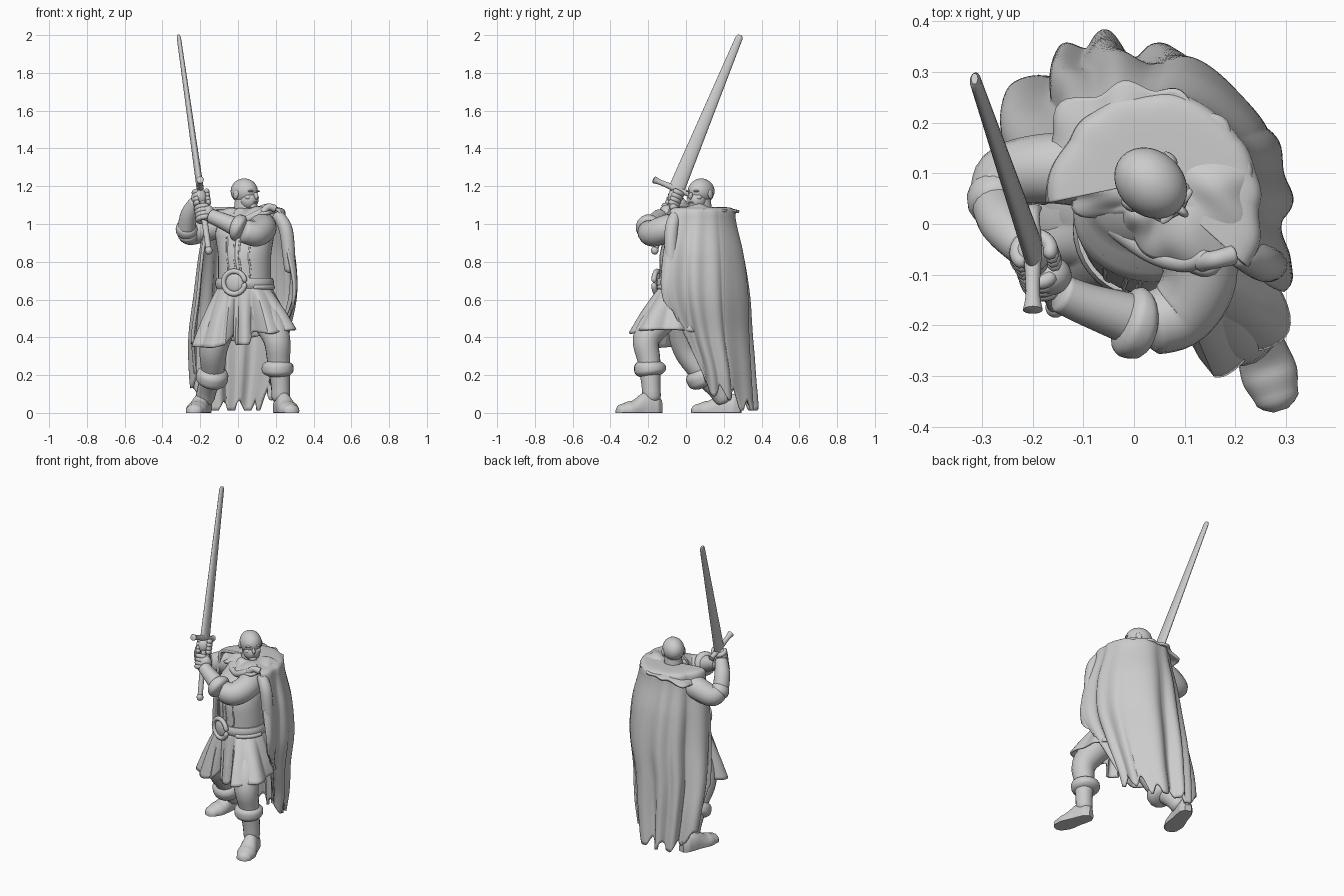
import bpy, bmesh
from math import sin, cos, pi, radians, sqrt, exp
from mathutils import Vector, Matrix

if "Cube" in bpy.data.objects:
    bpy.data.objects.remove(bpy.data.objects["Cube"])

mat = bpy.data.materials.new("stone_grey")
mat.use_nodes = True
GREY = (0.6, 0.6, 0.6, 1)
mat.diffuse_color = GREY
mat.node_tree.nodes["Principled BSDF"].inputs["Base Color"].default_value = GREY


def finish(name, bm, crease=50):
    bmesh.ops.recalc_face_normals(bm, faces=bm.faces)
    me = bpy.data.meshes.new(name)
    bm.to_mesh(me)
    bm.free()
    me.materials.append(mat)
    me.shade_smooth()
    me.set_sharp_from_angle(angle=radians(crease))
    ob = bpy.data.objects.new(name, me)
    bpy.context.scene.collection.objects.link(ob)
    return ob


def sheet(name, f, nu, nv, closed=True, caps=True, thick=0, crease=50):
    """Surface from f(u, v); u runs around, v runs along."""
    bm = bmesh.new()
    n = nu if closed else nu + 1
    rows = [[bm.verts.new(f(i / nu, j / nv)) for i in range(n)] for j in range(nv + 1)]
    for a, b in zip(rows, rows[1:]):
        for i in range(nu):
            k = (i + 1) % n
            bm.faces.new((a[i], a[k], b[k], b[i]))
    if closed and caps:
        bm.faces.new(rows[0])
        bm.faces.new(rows[-1])
    ob = finish(name, bm, crease)
    if thick:
        m = ob.modifiers.new("thickness", 'SOLIDIFY')
        m.thickness, m.offset = thick, 0


def spline(pts, v):
    n = len(pts) - 1
    k = min(int(v * n), n - 1)
    t = v * n - k
    p = [Vector(pts[min(max(k + d, 0), n)]) for d in (-1, 0, 1, 2)]
    return 0.5 * (2 * p[1] + (p[2] - p[0]) * t + (2 * p[0] - 5 * p[1] + 4 * p[2] - p[3]) * t ** 2
                  + (3 * p[1] - p[0] - 3 * p[2] + p[3]) * t ** 3)


def tube(name, pts, cap=0.1, nv=20, nu=18):
    """Rounded limb through points (x, y, z, radius)."""
    s = [spline(pts, j / nv) for j in range(nv + 1)]
    c = [Vector(p[:3]) for p in s]
    side, frames = None, []
    for j in range(nv + 1):
        t = (c[min(j + 1, nv)] - c[max(j - 1, 0)]).normalized()
        side = t.orthogonal() if side is None else side - t * side.dot(t)
        side.normalize()
        frames.append((side.copy(), t.cross(side)))

    def f(u, v):
        j = round(v * nv)
        e = min(1, v / cap, (1 - v) / cap)
        r = s[j][3] * max(0.25, sqrt(max(0, 1 - (1 - e) ** 2)))
        a, b = frames[j]
        return c[j] + (a * cos(2 * pi * u) + b * sin(2 * pi * u)) * r
    sheet(name, f, nu, nv)


def ball(name, loc, size, base=Matrix(), rot=0.0):
    bm = bmesh.new()
    m = base @ Matrix.Translation(loc) @ Matrix.Rotation(rot, 4, 'X') @ Matrix.Diagonal((*size, 1))
    bmesh.ops.create_uvsphere(bm, u_segments=28, v_segments=18, radius=1, matrix=m)
    finish(name, bm)


def table(keys, x):
    """Smoothly interpolated lookup in (position, value...) rows."""
    if x <= keys[0][0]:
        return keys[0][1:]
    for a, b in zip(keys, keys[1:]):
        if x <= b[0]:
            t = (x - a[0]) / (b[0] - a[0])
            t = t * t * (3 - 2 * t)
            return [p + (q - p) * t for p, q in zip(a[1:], b[1:])]
    return keys[-1][1:]


# Torso: height, centre y, half width, half depth
TORSO = [(.58, 0, .13, .12), (.68, -.01, .14, .13), (.82, -.01, .14, .13), (.95, .02, .155, .135),
         (1.03, .06, .13, .1), (1.08, .08, .055, .06)]


def torso(u, v, grow=0.0, lo=.58, hi=1.08):
    z = lo + (hi - lo) * v
    cy, rx, ry = table(TORSO, z)
    a = 2 * pi * u
    return (.035 + (rx + grow) * cos(a), cy + (ry + grow) * sin(a), z)


sheet("tunic_body", torso, 40, 24)
sheet("belt", lambda u, v: torso(u, v, .008 + .008 * sin(pi * v), .655, .715), 40, 6)
for i, u in enumerate((.69, .72, .78, .64)):
    tube(f"tunic_seam_{i}", [(*torso(u + .006 * sin(k * 2), k / 5, -.002, .71, .98), .005) for k in range(6)], nu=8)

# Belt buckle
face = Matrix.Translation((-.02, -.152, .69)) @ Matrix.Rotation(radians(-18), 4, 'Z')
tube("buckle_ring", [(*(face @ Vector((.06 * cos(k * pi / 8), 0, .06 * sin(k * pi / 8)))), .014)
                     for k in range(17)], cap=.001, nv=32, nu=10)
ball("buckle_plate", (0, .005, 0), (.05, .016, .05), face)
tube("belt_roll", [(*torso(u, .5, .014, .64, .69), .013) for u in (.8, .86, .92, .98)])

# Pleated skirt with three front panels: angle, hem radius, hem height
SKIRT = [(-114, .13, .42), (-106, .165, .36), (-84, .175, .36), (-74, .17, .43), (-66, .315, .42),
         (-40, .33, .44), (-12, .24, .44), (30, .17, .42), (120, .16, .38), (165, .21, .37),
         (195, .275, .35), (222, .23, .345), (238, .2, .36), (246, .13, .42)]


def skirt(u, v):
    d = -114 + 360 * u
    r, hem = table(SKIRT, d)
    pleat = abs(sin(radians(d) * 7)) - .6
    rad = .135 + (r - .135) * v ** .85 + .022 * pleat * min(1, v * 1.6)
    a = radians(d)
    return (.035 + rad * cos(a), rad * sin(a) - .005, .665 + (hem - .665) * v)


sheet("skirt", skirt, 160, 16, caps=False, thick=.012)

# Legs, fur cuffs and boots
tube("left_leg", [(.09, -.02, .6, .09), (.16, -.14, .49, .085), (.205, -.21, .39, .072),
                  (.215, -.195, .27, .06), (.225, -.185, .14, .05), (.225, -.18, .05, .05)])
tube("left_boot_cuff", [(.21, -.185, .19, .08), (.21, -.19, .235, .085), (.21, -.19, .28, .078)], cap=.4)
tube("right_leg", [(-.02, .03, .6, .09), (-.09, -.01, .47, .085), (-.13, .005, .34, .075),
                   (-.135, .08, .22, .062), (-.165, .17, .12, .052), (-.18, .21, .05, .05)])
tube("right_boot_cuff", [(-.145, .11, .145, .08), (-.137, .085, .19, .086), (-.13, .06, .24, .08)], cap=.4)


def boot(name, heel, toe):
    h, t = Vector(heel), Vector(toe)
    side = (t - h).cross(Vector((0, 0, 1))).normalized()

    def f(u, v):
        w, top = table([(0, .02, .07), (.12, .042, .1), (.35, .046, .11), (.7, .056, .062),
                        (.93, .043, .045), (1, .015, .025)], v)
        s = sin(2 * pi * u)
        z = top * (.25 + .75 * s) if s > 0 else top * max(0, .25 + .9 * s)
        return h.lerp(t, v) + side * w * cos(2 * pi * u) + Vector((0, 0, z))
    sheet(name, f, 24, 24)


boot("left_boot", (.215, -.13, 0), (.29, -.368, 0))
boot("right_boot", (-.17, .29, 0), (-.24, .03, 0))

# Sword, laid along one axis from pommel to tip
pommel, guard, tip = Vector((-.155, -.165, .86)), Vector((-.2, -.05, 1.185)), Vector((-.315, .287, 2))
axis = (tip - guard).normalized()
wide = (Vector((0, -.92, .39)) - axis * axis.dot(Vector((0, -.92, .39)))).normalized()
thin = axis.cross(wide)


def blade(u, v):
    end = .6 if v == 1 else 1
    w, t = (.043 - .024 * v) * end, (.019 - .008 * v) * end
    return guard.lerp(tip, v) + wide * w * cos(2 * pi * u) + thin * t * sin(2 * pi * u)


sheet("sword_blade", blade, 20, 60, crease=60)
tube("sword_grip", [(*pommel, .015), (*guard, .017)], cap=.02)
ball("sword_pommel", pommel, (.02, .02, .022))
tube("sword_guard", [(*(guard + wide * k), r) for k, r in
                     ((-.09, .02), (-.07, .014), (0, .018), (.09, .014), (.135, .021))], cap=.06)

# Hands wrapped round the grip
for name, t, start, palm in (("right", .86, 60, (-.012, .008, 0)), ("left", .6, 150, (.018, -.006, 0))):
    mid = pommel.lerp(guard, t)
    ball(name + "_palm", mid + Vector(palm), (.041, .038, .047))
    for k in range(4):
        c = mid + axis * (k - 1.5) * .021
        pts = []
        for s in range(7):
            a = radians(start + 45 * s)
            pts.append((*(c + (wide * cos(a) + thin * sin(a)) * .034), .0145))
        tube(f"{name}_finger_{k}", pts, nu=10)

# Arms with rolled sleeves
tube("right_sleeve", [(-.05, .1, 1.0, .075), (-.16, .11, .98, .07), (-.25, .095, .95, .062), (-.27, .045, .965, .054)])
tube("right_cuff", [(-.272, .075, .945, .052), (-.272, .05, .97, .058), (-.267, .02, 1, .055)], cap=.4)
tube("right_forearm", [(-.275, .045, .965, .048), (-.258, -.0, 1.05, .046), (-.215, -.05, 1.125, .037)])
tube("left_sleeve", [(.11, .02, 1.0, .08), (.13, -.1, .975, .074), (.09, -.175, .95, .07), (.02, -.2, .965, .06)])
tube("left_cuff", [(.03, -.2, .965, .066), (0, -.195, .98, .072), (-.03, -.185, .99, .066)], cap=.4)
tube("left_forearm", [(0, -.19, .98, .052), (-.09, -.16, 1.02, .042), (-.15, -.135, 1.045, .038)])

# Head turned toward the left shoulder
head = Matrix.Translation((.036, .078, 1.165)) @ Matrix.Rotation(radians(48), 4, 'Z')
tube("neck", [(.03, .085, 1.0, .06), (.035, .08, 1.14, .05)])
ball("cranium", (0, .004, .008), (.064, .078, .068), head)
ball("jaw", (0, -.03, -.038), (.05, .05, .05), head)
ball("chin", (0, -.062, -.07), (.024, .018, .017), head)
ball("nose", (0, -.078, -.016), (.009, .016, .019), head, radians(-20))
ball("mouth", (0, -.072, -.05), (.018, .009, .006), head)
for s, side in ((-1, "right"), (1, "left")):
    ball(side + "_brow", (s * .023, -.064, .009), (.022, .01, .006), head)
    ball(side + "_cheek", (s * .028, -.05, -.024), (.02, .017, .016), head)
    ball(side + "_ear", (s * .062, .008, -.008), (.009, .017, .025), head, radians(15))

# Cape, in even steps of height: centre x, centre y, half width, half depth
CAPE_TOP = 1.04
CAPE = [(-.035, .175, .205, .185), (-.02, .15, .235, .195), (.0, .09, .255, .245),
        (.035, .045, .265, .285), (.045, .03, .25, .275), (.04, .035, .21, .225)]
# Cape hem: angle, height
HEM = [(-33, .62), (-27, .57), (-24, .42), (-20, .13), (25, .1), (50, .03), (120, .03),
       (150, .1), (168, .22), (178, .35)]
SHOULDER, NECK = .2, Vector((.035, .085))


def fold(d):
    """Uneven ridges that run down the cloth."""
    a = radians(d)
    return .65 * (abs(sin(4 * a + .6 * sin(2 * a))) - .6) + .35 * sin(11 * a + 1.5 * sin(3 * a))


def cape(u, v):
    d = -33 + 211 * u
    a = radians(d)
    hem = max(.012, table(HEM, d)[0] + .035 * sin(a * 15))
    drop = max(0, v - SHOULDER) / (1 - SHOULDER)
    z = CAPE_TOP + (hem - CAPE_TOP) * drop
    cx, cy, rx, ry = spline(CAPE, z / CAPE_TOP)
    g = .05 * fold(d + 14 * drop) * min(1, .15 + 1.1 * drop) - .006
    square = abs(cos(a)) ** .6 if d < 0 else cos(a)
    p = Vector((cx + (rx + g) * square, cy + (ry + g) * sin(a)))
    # the top part rolls over the shoulders to the neck
    e = min(1, v / SHOULDER)
    p = NECK.lerp(p, .25 + .75 * sin(e * pi / 2))
    return (*p, z + .042 * sqrt(max(0, 1 - e ** 4)))


sheet("cape", cape, 160, 60, closed=False, thick=.016, crease=80)

# Shoulder mantle: angle, reach, outer height
MANTLE = [(-130, .085, 1.03), (-95, .13, 1.035), (-50, .21, 1.05), (0, .19, 1.06), (60, .18, 1.07),
          (110, .2, 1.065), (140, .23, 1.03), (172, .21, 1.01), (196, .16, 1.02), (215, .11, 1.03), (230, .085, 1.03)]


def mantle(u, v):
    d = -130 + 360 * u
    reach, low = table(MANTLE, d)
    a = radians(d)
    r = .052 + (reach - .052 + .01 * sin(11 * a) * v) * v
    z = 1.075 + (low - 1.075) * v ** 2.2 + .008 * sin(6 * a + 3 * v) * sin(pi * v)
    left = .025 * exp(-((d + 15) / 40) ** 2) * sin(pi * min(1, v * .8))
    return (.035 + r * cos(a), .08 + r * sin(a), z + left)


sheet("mantle", mantle, 110, 16, caps=False, thick=.014, crease=80)
# Gathered cloth and clasp at the left shoulder
tube("cape_clasp", [(.13, -.075, 1.06, .02), (.16, -.07, 1.09, .018), (.2, -.06, 1.08, .02)])
tube("cape_front_fold", [(.2, -.05, 1.06, .03), (.25, -.075, .98, .036), (.268, -.08, .85, .034), (.275, -.075, .74, .028)])
tube("cape_neck_fold", [(-.05, -.0, 1.02, .018), (.03, -.055, 1.02, .02), (.1, -.075, 1.05, .02), (.15, -.06, 1.08, .016)])
